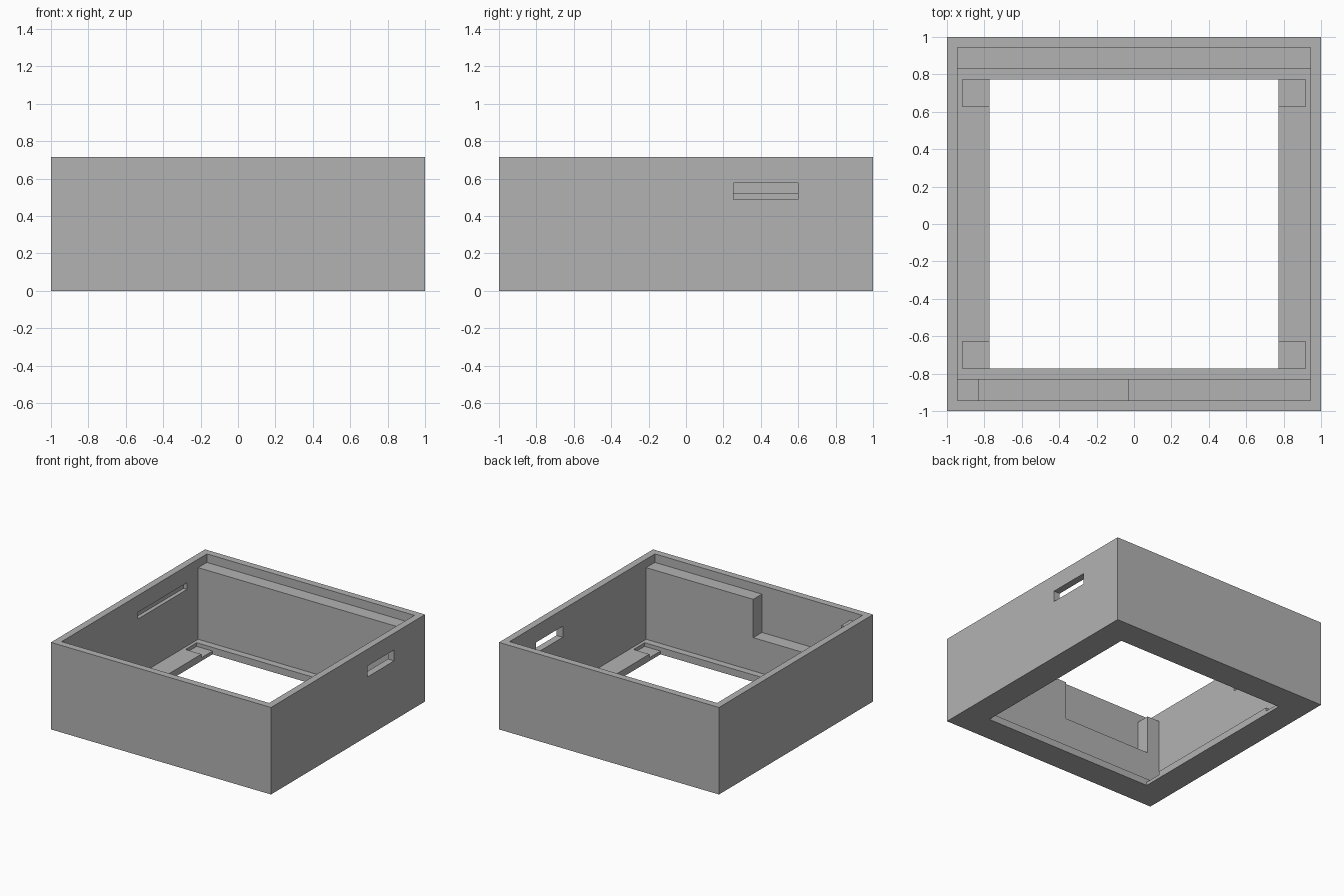
import bpy
import bmesh

default = bpy.data.objects.get("Cube")
if default:
    bpy.data.objects.remove(default, do_unlink=True)

HEIGHT = 0.715
INNER = 0.943      # inside face of the walls
OPENING = 0.773    # half width of the floor opening
FLOOR = 0.057
LEDGE_Y = 0.83
LEDGE_Z = 0.645

grey = bpy.data.materials.new("plain grey")
grey.use_nodes = True
grey.diffuse_color = (0.45, 0.45, 0.45, 1)
grey.node_tree.nodes["Principled BSDF"].inputs["Base Color"].default_value = (0.45, 0.45, 0.45, 1)


def box(name, xs, ys, zs):
    """Box between the given limits on each axis."""
    bm = bmesh.new()
    bmesh.ops.create_cube(bm, size=1)
    for v in bm.verts:
        v.co = [min(lim) if c < 0 else max(lim) for c, lim in zip(v.co, (xs, ys, zs))]
    mesh = bpy.data.meshes.new(name)
    bm.to_mesh(mesh)
    bm.free()
    mesh.materials.append(grey)
    obj = bpy.data.objects.new(name, mesh)
    bpy.context.collection.objects.link(obj)
    return obj


def cut(target, xs, ys, zs):
    """Subtract a box from the target and discard the cutter."""
    cutter = box("cutter", xs, ys, zs)
    cutter.hide_render = True
    mod = target.modifiers.new("cut", "BOOLEAN")
    mod.operation = "DIFFERENCE"
    mod.solver = "EXACT"
    mod.object = cutter
    bpy.context.view_layer.objects.active = target
    bpy.ops.object.modifier_apply(modifier=mod.name)
    bpy.data.objects.remove(cutter, do_unlink=True)


# Open case: walls and floor rim around a square opening
case = box("case", (-1, 1), (-1, 1), (0, HEIGHT))
cut(case, (-INNER, INNER), (-INNER, INNER), (FLOOR, 1))
cut(case, (-OPENING, OPENING), (-OPENING, OPENING), (-0.5, 0.5))

# Shallow corner recesses in the floor rim
for sx in (-1, 1):
    for sy in (-1, 1):
        cut(case, (sx * 0.7, sx * 0.917), (sy * 0.628, sy * OPENING), (0.027, 0.2))

# Through slot in the left wall, blind groove inside the right wall
cut(case, (0.9, 1.1), (0.253, 0.6), (0.487, 0.577))
cut(case, (-0.975, -0.9), (0.05, 0.685), (0.522, 0.577))

# Ledges along the back and front walls, the front one with a low gap
back_ledge = box("back_ledge", (-INNER, INNER), (LEDGE_Y, INNER), (FLOOR, LEDGE_Z))
for name, x0, x1, top in (
    ("front_ledge_left", -0.03, INNER, LEDGE_Z),
    ("front_ledge_low", -LEDGE_Y, -0.03, 0.33),
    ("front_ledge_right", -INNER, -LEDGE_Y, LEDGE_Z),
):
    box(name, (x0, x1), (-INNER, -LEDGE_Y), (FLOOR, top))
